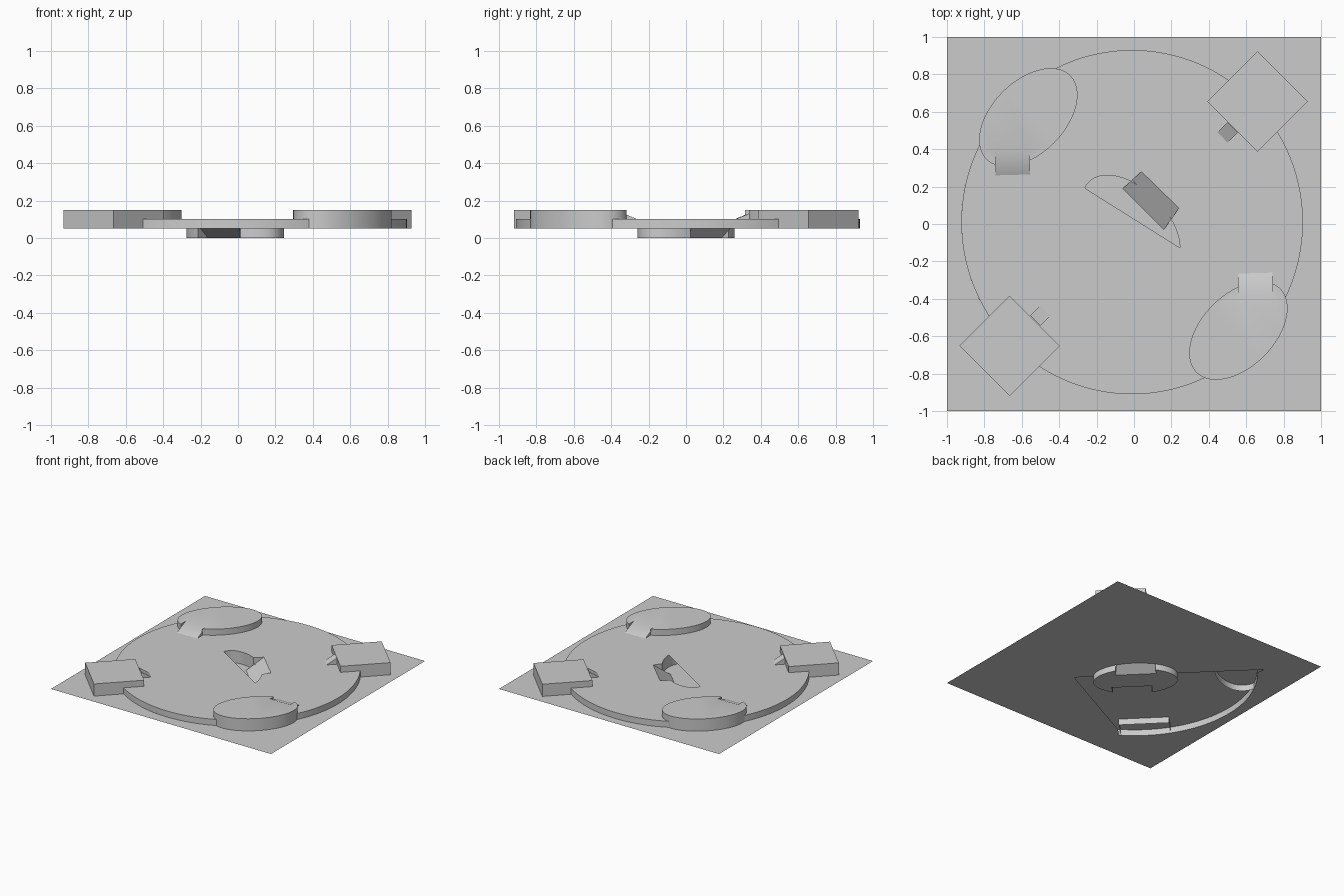
import bpy, bmesh, math
from mathutils import Vector
from mathutils.geometry import delaunay_2d_cdt

if "Cube" in bpy.data.objects:
    bpy.data.objects.remove(bpy.data.objects["Cube"])

BASE, DISC, PAD = 0.05, 0.10, 0.15


def ellipse(cx, cy, a, b, rot, n=128):
    c, s = math.cos(rot), math.sin(rot)
    pts = [(a * math.cos(2 * math.pi * i / n), b * math.sin(2 * math.pi * i / n)) for i in range(n)]
    return [Vector((cx + x * c - y * s, cy + x * s + y * c)) for x, y in pts]


def vecs(*pts):
    return [Vector(p) for p in pts]


def turned(pts):
    return [-p for p in pts]


def inside(poly, p):
    hit = False
    for a, b in zip(poly, poly[1:] + poly[:1]):
        if (a.y > p.y) != (b.y > p.y) and p.x < (b.x - a.x) * (p.y - a.y) / (b.y - a.y) + a.x:
            hit = not hit
    return hit


def face(bm, pts):
    try:
        return bm.faces.new([bm.verts.new(p) for p in pts])
    except ValueError:
        return None


def at(p, z):
    return (p.x, p.y, z)


def plate(bm, z, loops, keep):
    """Flat sheet bounded by the given loops, keeping the regions that pass the test."""
    pts, edges = [], []
    for loop in loops:
        o = len(pts)
        pts += loop
        edges += [(o + i, o + (i + 1) % len(loop)) for i in range(len(loop))]
    v, _, f, *_ = delaunay_2d_cdt(pts, edges, [], 0, 1e-5)
    for tri in f:
        c = sum((v[i] for i in tri), Vector((0, 0))) / len(tri)
        if keep(c):
            q = face(bm, [at(v[i], z) for i in tri])
            q.normal_update()
            if q.normal.z < 0:
                q.normal_flip()


def ramp_z(r, p, z0, z1):
    a, b = (r[0] + r[1]) / 2, (r[2] + r[3]) / 2
    t = (p - a).dot(b - a) / (b - a).length_squared
    return z1 + (z0 - z1) * min(max(t, 0), 1)


def wall(bm, loop, z0, z1, cut=None, flip=False):
    """Vertical band; cut(a, b) may return lowered top heights or None for a gap."""
    for a, b in zip(loop, loop[1:] + loop[:1]):
        tops = cut(a, b) if cut else (z1, z1)
        if tops is None:
            continue
        q = [at(a, z0), at(b, z0), at(b, tops[1]), at(a, tops[0])]
        face(bm, q[::-1] if flip else q)


def ramp(bm, r, outline, z0, z1, start_inside):
    """Sloped quad from top edge r[0], r[1] to bottom edge r[2], r[3], with its cheeks."""
    q = face(bm, [at(r[0], z1), at(r[1], z1), at(r[2], z0), at(r[3], z0)])
    q.normal_update()
    if q.normal.z < 0:
        q.normal_flip()
    for a, b in ((r[0], r[3]), (r[1], r[2])):
        t = next((i / 200 for i in range(201) if inside(outline, a.lerp(b, i / 200)) != start_inside), 1)
        e, ze = a.lerp(b, t), z1 + (z0 - z1) * t
        if t > 0.02:
            face(bm, [at(a, z1), at(e, z1), at(e, ze)])
        if t < 0.98:
            face(bm, [at(e, ze), at(e, z0), at(b, z0)])


def finish(name, bm):
    bmesh.ops.remove_doubles(bm, verts=bm.verts, dist=1e-5)
    me = bpy.data.meshes.new(name)
    bm.to_mesh(me)
    bm.free()
    ob = bpy.data.objects.new(name, me)
    bpy.context.collection.objects.link(ob)
    bpy.ops.object.select_all(action='DESELECT')
    ob.select_set(True)
    bpy.context.view_layer.objects.active = ob
    bpy.ops.object.shade_smooth_by_angle(angle=math.radians(30))


# Shared outlines
disc = ellipse(-0.01, 0.01, 0.913, 0.92, 0, 160)
pit = ellipse(-0.015, 0.0, 0.318, 0.186, math.radians(-45))
pit_ramp = vecs((0.04, 0.28), (0.24, 0.085), (0.16, -0.03), (-0.06, 0.19))
pit_ramps = [pit_ramp, turned(pit_ramp)]
chord_a, chord_b = vecs((-0.26, 0.19), (0.25, -0.13))


def beyond_chord(p):
    d, e = chord_b - chord_a, p - chord_a
    return d.x * e.y - d.y * e.x > 0


# Ground sheet, open under part of the disc and at the pit
ground = vecs((-1, -1), (1, -1), (1, 1), (-1, 1))
opening = vecs((0.32, -0.32), (-0.70, 0.69))
for i in range(138, 239, 2):
    t = math.radians(i)
    opening.append(Vector((-0.01 + 0.913 * math.cos(t), 0.01 + 0.92 * math.sin(t))))
opening.append(Vector((-0.44, -0.71)))
bm = bmesh.new()
plate(bm, BASE, [ground, opening, pit], lambda p: not inside(opening, p) and not inside(pit, p))
finish("ground_sheet", bm)

# Large raised disc, its top covering one half of the pit
bm = bmesh.new()
plate(bm, DISC, [disc, pit, pit_ramp, [chord_a, chord_b]],
      lambda p: inside(disc, p) and not ((inside(pit, p) or inside(pit_ramp, p)) and beyond_chord(p)))
wall(bm, disc, BASE, DISC)
finish("raised_disc", bm)

# Sunken oval pit with two ramps
bm = bmesh.new()
plate(bm, 0, [pit] + pit_ramps, lambda p: inside(pit, p) and not any(inside(r, p) for r in pit_ramps))
wall(bm, pit, 0, DISC,
     lambda a, b: None if any(inside(r, (a + b) / 2) for r in pit_ramps) else (DISC, DISC), flip=True)
for r in pit_ramps:
    ramp(bm, r, pit, 0, DISC, False)
finish("oval_pit", bm)

# Oval platforms with a ramp notched into each
oval_ramp = vecs((-0.74, 0.38), (-0.56, 0.385), (-0.555, 0.265), (-0.74, 0.26))
for name, cx, cy, r in (("back_left", -0.565, 0.57, oval_ramp), ("front_right", 0.558, -0.57, turned(oval_ramp))):
    out = ellipse(cx, cy, 0.317, 0.194, math.radians(45))

    def lowered(a, b):
        if inside(r, (a + b) / 2):
            return ramp_z(r, a, DISC, PAD), ramp_z(r, b, DISC, PAD)
        return PAD, PAD

    bm = bmesh.new()
    plate(bm, PAD, [out, r], lambda p: inside(out, p) and not inside(r, p))
    wall(bm, out, BASE, PAD, lowered)
    ramp(bm, r, out, DISC, PAD, True)
    finish(name + "_oval_platform", bm)

# Square platforms with a small ramp on the inner side
square_ramp = vecs((0.50, 0.545), (0.555, 0.49), (0.50, 0.435), (0.447, 0.49))
for name, cx, cy, r in (("back_right", 0.66, 0.655, square_ramp), ("front_left", -0.665, -0.652, turned(square_ramp))):
    out = ellipse(cx, cy, 0.268, 0.268, 0, 4)
    bm = bmesh.new()
    plate(bm, PAD, [out], lambda p: inside(out, p))
    wall(bm, out, BASE, PAD)
    ramp(bm, r, out, DISC, PAD, True)
    finish(name + "_square_platform", bm)
